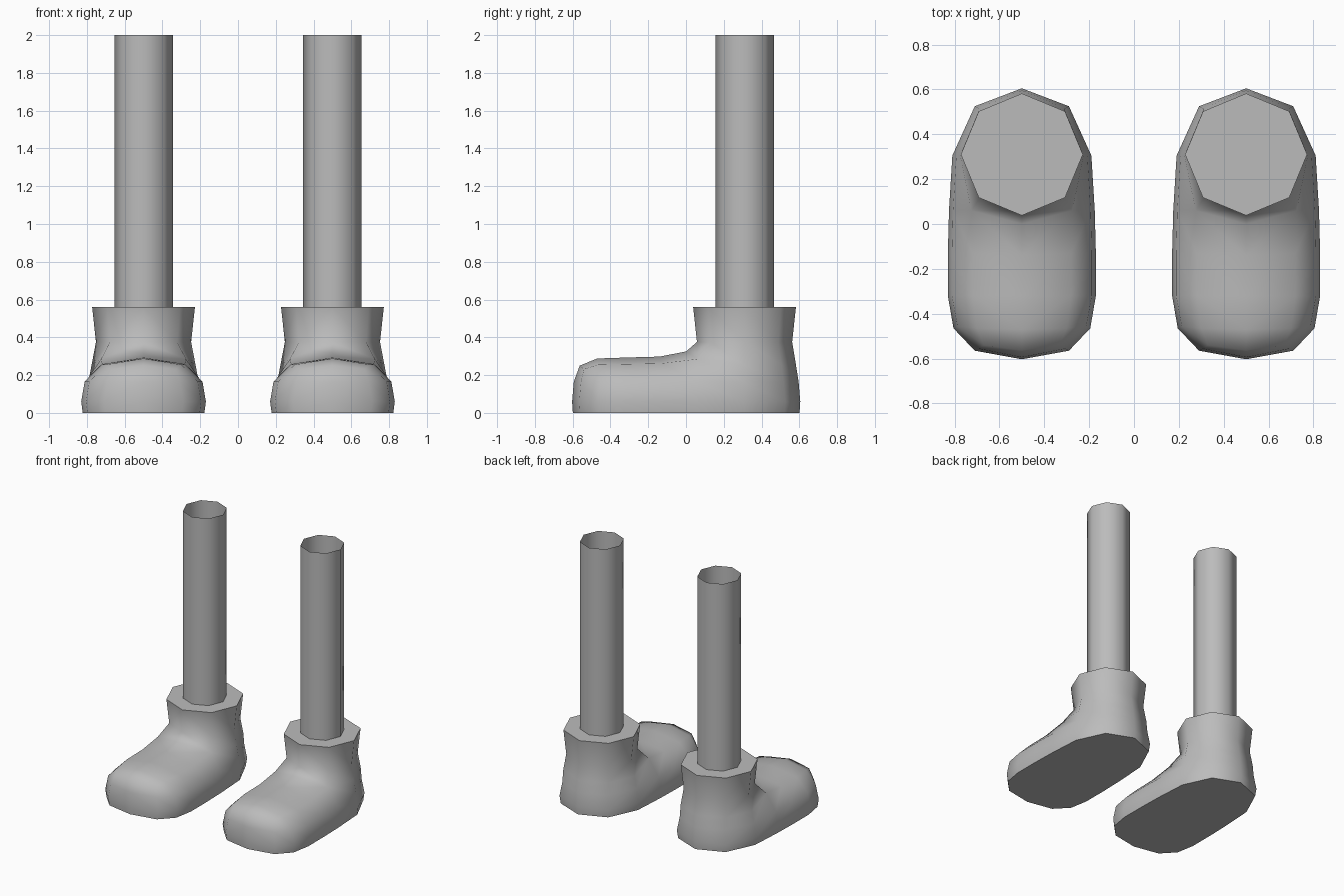
import bpy, bmesh, math

if "Cube" in bpy.data.objects:
    bpy.data.objects.remove(bpy.data.objects["Cube"])

grey = bpy.data.materials.new("plain grey")
grey.diffuse_color = (0.5, 0.5, 0.5, 1)
grey.use_nodes = True
grey.node_tree.nodes["Principled BSDF"].inputs["Base Color"].default_value = grey.diffuse_color

ANKLE_Y = 0.31


def finish(bm, name):
    bmesh.ops.remove_doubles(bm, verts=bm.verts[:], dist=0.0005)
    bmesh.ops.recalc_face_normals(bm, faces=bm.faces[:])
    me = bpy.data.meshes.new(name)
    bm.to_mesh(me)
    bm.free()
    me.materials.append(grey)
    ob = bpy.data.objects.new(name, me)
    bpy.context.collection.objects.link(ob)
    bpy.ops.object.select_all(action='DESELECT')
    ob.select_set(True)
    bpy.context.view_layer.objects.active = ob
    bpy.ops.object.shade_smooth_by_angle(angle=math.radians(60))


def half_ring(r, z, steps=4):
    """Right half of an octagon, from the back centre to the front centre."""
    return [(r * math.sin(math.pi * i / steps),
             ANKLE_Y + r * math.cos(math.pi * i / steps), z) for i in range(steps + 1)]


# Footprint from heel centre round to toe centre (half width, y)
FOOTPRINT = [(0, 0.605), (0.21, 0.525), (0.31, 0.305), (0.325, 0.06), (0.33, -0.13),
             (0.33, -0.32), (0.305, -0.465), (0.21, -0.565), (0, -0.603)]


def foot_ring(z, inset):
    out = []
    for x, y in FOOTPRINT:
        out.append((max(x - inset, 0) if x else 0, y - inset * 0.5 * (1 if y > 0.4 else -1 if y < -0.4 else 0), z))
    return out


def boot(name, cx):
    bm = bmesh.new()

    def face(*pts):
        for side in (1, -1):                      # mirrored halves
            bm.faces.new([bm.verts.new((cx + side * p[0], p[1], p[2])) for p in pts])

    def strip(a, b):
        for i in range(len(a) - 1):
            face(a[i], a[i + 1], b[i + 1], b[i])

    # Side walls
    r0, r1, r2 = foot_ring(0, 0.008), foot_ring(0.06, 0), foot_ring(0.165, 0.018)
    strip(r0, r1)
    strip(r1, r2)

    # Heel, ankle and cuff
    heel = [(0, 0.582, 0.255), (0.192, 0.505, 0.255), (0.275, 0.305, 0.255)]
    ankle, cuff = half_ring(0.252, 0.375), half_ring(0.272, 0.56)
    strip(r2[:3], heel)
    strip(heel, ankle[:3])
    strip(ankle, cuff)

    # Instep and toe top: shoulder row and centre row
    shoulder = [(0.225, 0.06, 0.285), (0.22, -0.13, 0.262),
                (0.22, -0.32, 0.258), (0.2, -0.465, 0.255), (0.17, -0.54, 0.232)]
    centre = [(0, 0.0, 0.325), (0, -0.14, 0.298), (0, -0.32, 0.293),
              (0, -0.47, 0.288), (0, -0.563, 0.25)]
    strip(r2[2:7], [heel[2]] + shoulder[:4])
    face(r2[6], r2[7], shoulder[4], shoulder[3])
    face(r2[7], r2[8], centre[4], shoulder[4])
    strip(shoulder, centre)
    face(heel[2], shoulder[0], ankle[3], ankle[2])
    face(shoulder[0], centre[0], ankle[4], ankle[3])

    # Flat sole and cuff top
    for ring in (r0, cuff):
        loop = ring + [(-x, y, z) for x, y, z in ring[-2:0:-1]]
        bm.faces.new([bm.verts.new((cx + x, y, z)) for x, y, z in loop])
    finish(bm, name)


def leg(name, cx):
    # Open eight-sided tube
    bm = bmesh.new()
    lo, hi = half_ring(0.155, 0.56), half_ring(0.155, 2.0)
    for s in (1, -1):
        for i in range(4):
            bm.faces.new([bm.verts.new((cx + s * p[0], p[1], p[2]))
                          for p in (lo[i], lo[i + 1], hi[i + 1], hi[i])])
    finish(bm, name)


for side, cx in (("left", 0.5), ("right", -0.5)):
    boot(side + "_boot", cx)
    leg(side + "_leg", cx)
